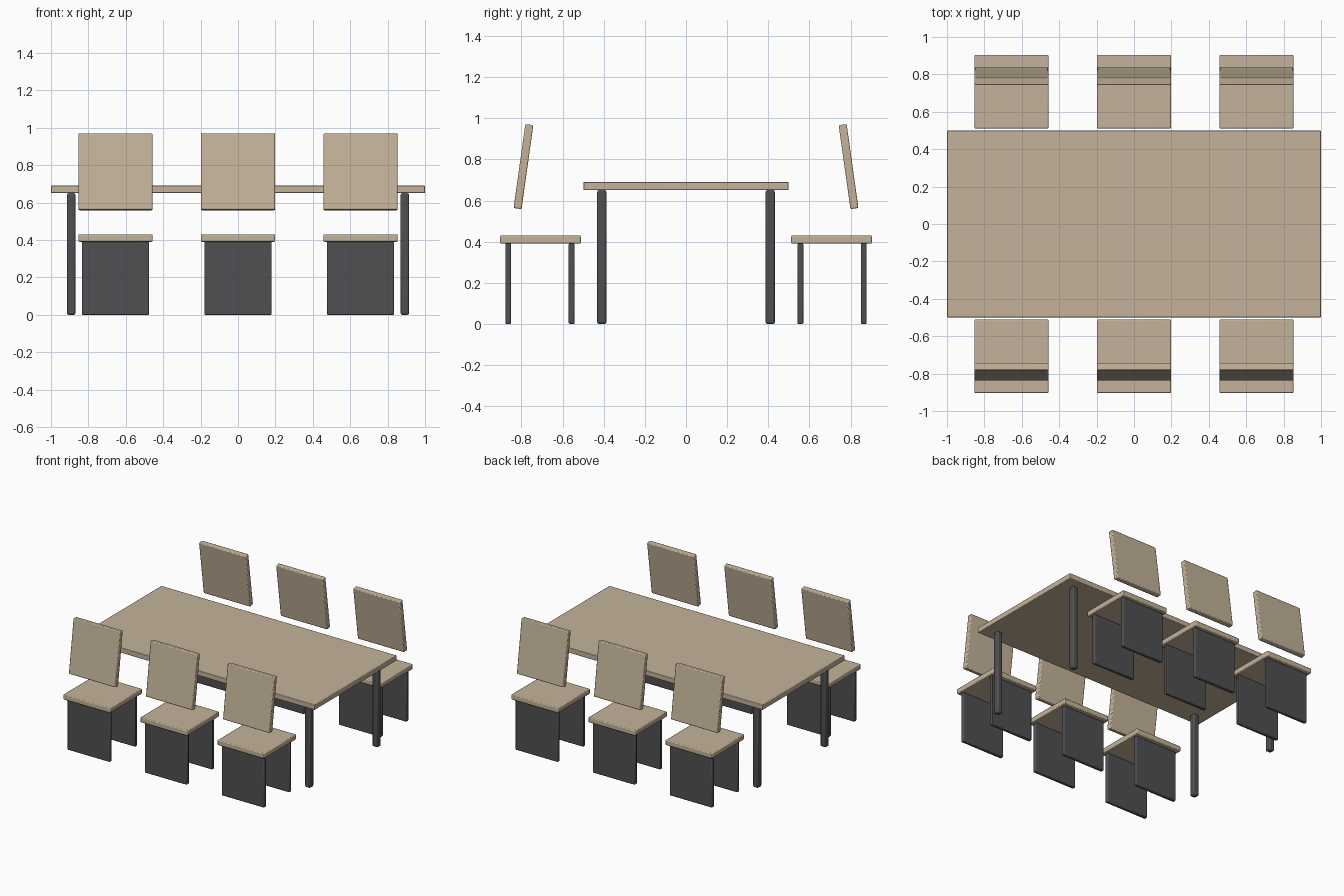
import bpy
from math import radians

if "Cube" in bpy.data.objects:
    bpy.data.objects.remove(bpy.data.objects["Cube"])


def material(name, color):
    m = bpy.data.materials.new(name)
    m.diffuse_color = (*color, 1)
    m.use_nodes = True
    m.node_tree.nodes["Principled BSDF"].inputs["Base Color"].default_value = m.diffuse_color
    return m


WOOD = material("pale_wood", (0.55, 0.45, 0.32))
METAL = material("dark_metal", (0.08, 0.08, 0.085))


def box(name, center, size, mat, bevel=0.006, tilt=0):
    """Box with softly rounded edges, optionally leaning about x."""
    bpy.ops.mesh.primitive_cube_add(size=1, location=center)
    ob = bpy.context.object
    ob.name = name
    ob.scale = size
    bpy.ops.object.transform_apply(location=False, rotation=False, scale=True)
    ob.rotation_euler.x = tilt
    ob.data.materials.append(mat)
    mod = ob.modifiers.new("soft_edges", "BEVEL")
    mod.width = bevel
    mod.segments = 2
    bpy.ops.object.shade_smooth_by_angle(angle=radians(30))
    return ob


# Table
box("table_top", (0, 0, 0.671), (2, 0.998, 0.04), WOOD, 0.004)
for x in (-0.892, 0.892):
    for y in (-0.409, 0.409):
        box("table_leg", (x, y, 0.3255), (0.046, 0.046, 0.651), METAL, 0.01)

# Chairs: three on each long side, facing the table
for side in (-1, 1):
    for x in (-0.655, 0, 0.655):
        box("seat", (x, side * 0.707, 0.411), (0.396, 0.392, 0.04), WOOD)
        for y in (0.556, 0.864):
            box("chair_leg_panel", (x, side * y, 0.196), (0.36, 0.028, 0.392), METAL)
        # Floating backrest, its top leaning towards the table
        box("backrest", (x, side * 0.79, 0.765), (0.396, 0.039, 0.412), WOOD,
            tilt=radians(8 * side))
